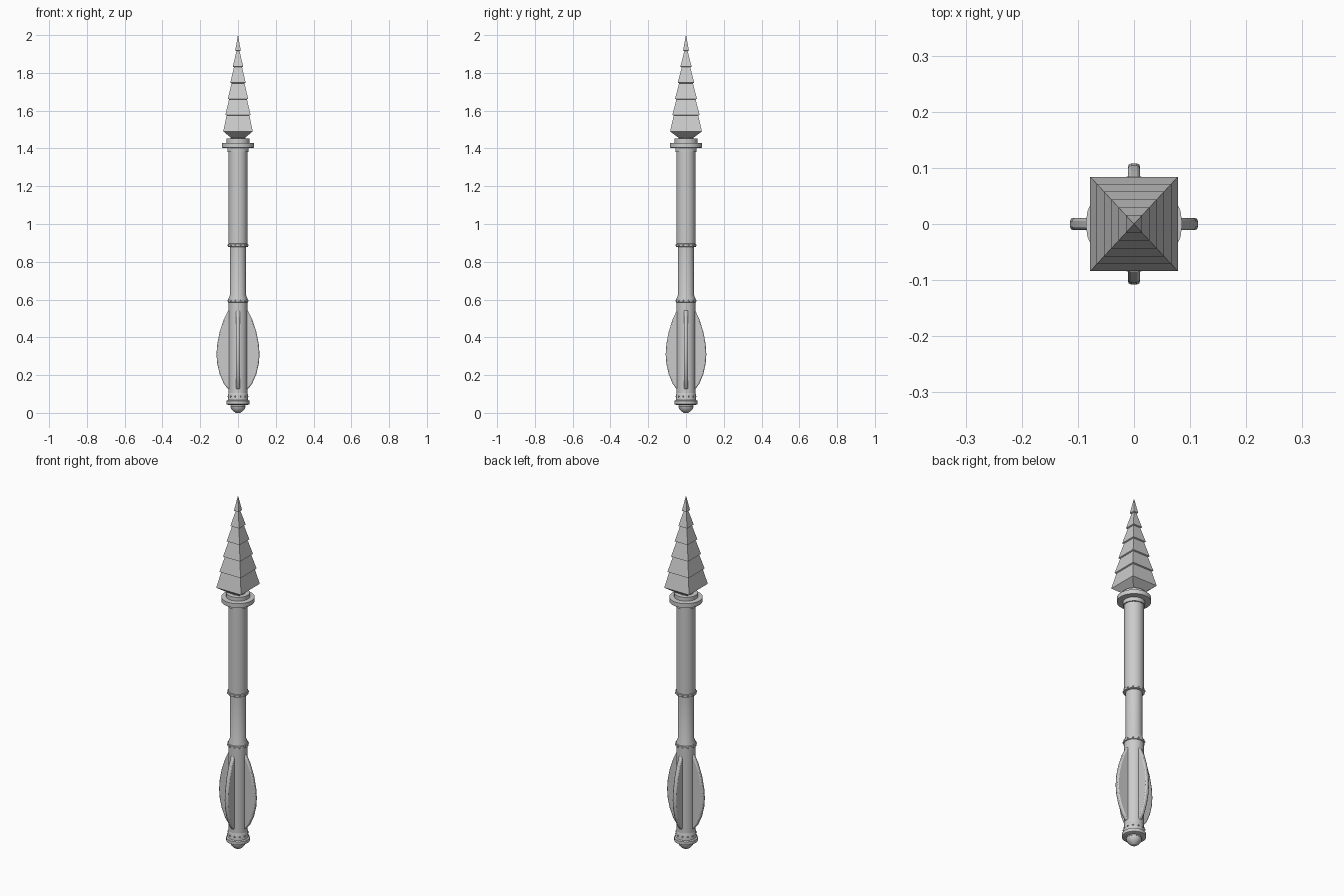
import bpy, bmesh, math
from mathutils import Matrix

if "Cube" in bpy.data.objects:
    bpy.data.objects.remove(bpy.data.objects["Cube"])


def finish(name, bm, smooth=True):
    bmesh.ops.recalc_face_normals(bm, faces=bm.faces[:])
    me = bpy.data.meshes.new(name)
    bm.to_mesh(me)
    bm.free()
    ob = bpy.data.objects.new(name, me)
    bpy.context.collection.objects.link(ob)
    if smooth:
        bpy.ops.object.select_all(action='DESELECT')
        ob.select_set(True)
        bpy.context.view_layer.objects.active = ob
        bpy.ops.object.shade_smooth_by_angle(angle=math.radians(30))
    return ob


def loft(bm, rings):
    """Skin a list of closed loops and cap both ends."""
    loops = [[bm.verts.new(p) for p in ring] for ring in rings]
    n = len(loops[0])
    for a, b in zip(loops, loops[1:]):
        for i in range(n):
            j = (i + 1) % n
            bm.faces.new((a[i], a[j], b[j], b[i]))
    bm.faces.new(loops[0][::-1])
    bm.faces.new(loops[-1])


def turned(name, profile, sides=24, smooth=True):
    """Round part from (radius, z) pairs."""
    bm = bmesh.new()
    angles = [2 * math.pi * i / sides for i in range(sides)]
    loft(bm, [[(r * math.cos(a), r * math.sin(a), z) for a in angles]
              for r, z in profile])
    return finish(name, bm, smooth)


# Shaft sections
turned("grip", [(0.050, 0.06), (0.050, 0.585)])
turned("middle_shaft", [(0.050, 0.58), (0.050, 0.605), (0.042, 0.625), (0.042, 0.89)])
turned("upper_shaft", [(0.050, 0.88), (0.050, 1.39)])

# Collar with wide flange below the head
turned("collar", [(0.056, 1.38), (0.056, 1.402), (0.086, 1.404), (0.086, 1.428),
                  (0.061, 1.43), (0.061, 1.452), (0.040, 1.454), (0.040, 1.475)])

# Butt cap
turned("butt_ring", [(0.054, 0.043), (0.061, 0.046), (0.061, 0.064), (0.054, 0.068),
                     (0.052, 0.10), (0.050, 0.105)])
turned("butt_cap", [(0.012, 0.0), (0.024, 0.008), (0.037, 0.022), (0.040, 0.035),
                    (0.036, 0.046)], 12)

# Studded bands
for name, z, count in (("lower_band", 0.593, 12), ("upper_band", 0.887, 12),
                       ("butt_studs", 0.087, 12)):
    r = 0.054
    if name != "butt_studs":
        turned(name, [(0.049, z - 0.009), (r, z - 0.007), (r, z + 0.007), (0.049, z + 0.009)])
    bm = bmesh.new()
    for i in range(count):
        a = 2 * math.pi * (i + 0.5) / count
        bmesh.ops.create_icosphere(
            bm, subdivisions=1, radius=0.005,
            matrix=Matrix.Translation((r * math.cos(a), r * math.sin(a), z)))
    finish(name + "_rivets", bm)

# Four curved grip fins
OUTLINE = [(0.035, 0.125), (0.052, 0.125), (0.075, 0.155), (0.097, 0.205), (0.110, 0.26),
           (0.114, 0.31), (0.110, 0.365), (0.097, 0.43), (0.075, 0.495), (0.050, 0.545),
           (0.035, 0.545)]
for i, (side, reach) in enumerate((("right", 1), ("back", 0.945),
                                   ("left", 1), ("front", 0.945))):
    bm = bmesh.new()
    loft(bm, [[(x * reach, y, z) for x, z in OUTLINE] for y in (-0.011, 0.011)])
    bmesh.ops.rotate(bm, verts=bm.verts[:], matrix=Matrix.Rotation(i * math.pi / 2, 3, 'Z'))
    fin = finish(side + "_fin", bm)
    bev = fin.modifiers.new("rounded_rim", 'BEVEL')
    bev.width = 0.006
    bev.segments = 2
    bev.limit_method = 'ANGLE'
    bev.angle_limit = math.radians(50)


def square(s, z):
    """Square ring; s = 1 is the full width of the head."""
    return [(x * 0.078 * s, y * 0.084 * s, z)
            for x, y in ((-1, -1), (1, -1), (1, 1), (-1, 1))]


# Six-tier pyramid head, each tier overhanging the one below
TIERS, BASE, TOP = 6, 1.49, 2.0
rings = [square(0.45, 1.455), square(1.0, BASE)]
step = (TOP - BASE) / TIERS
for k in range(1, TIERS):
    z = BASE + k * step
    s = 1 - k / TIERS
    rings += [square(s - 0.06, z), square(s + 0.02, z + 0.003)]
rings.append(square(0.005, TOP))
bm = bmesh.new()
loft(bm, rings)
finish("pyramid_head", bm, smooth=False)
